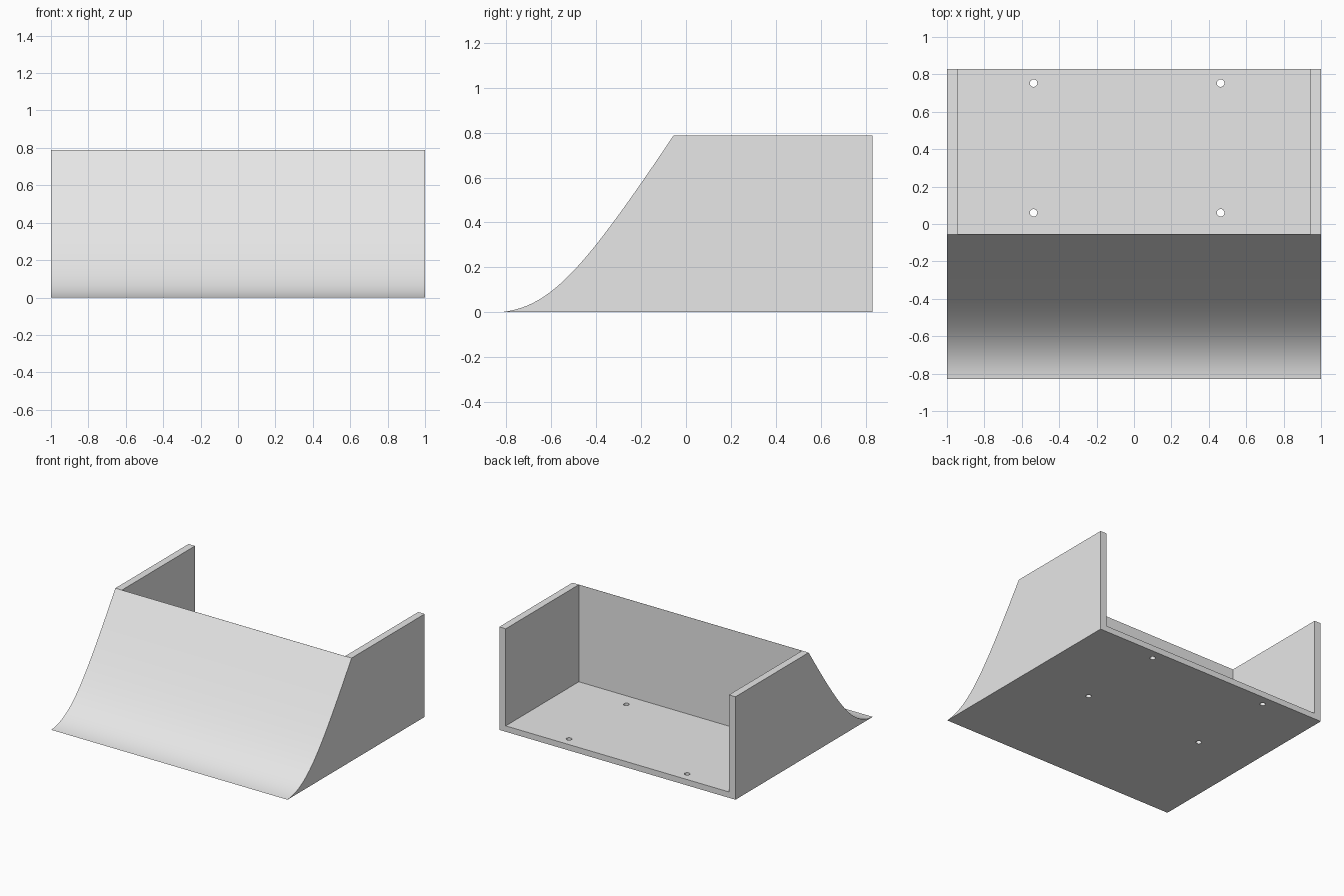
import bpy
import bmesh
from mathutils import Vector
from mathutils.geometry import interpolate_bezier

cube = bpy.data.objects.get("Cube")
if cube:
    bpy.data.objects.remove(cube, do_unlink=True)

HALF_X, BACK, CREST, TOP = 1.0, 0.83, -0.055, 0.788
WALL, FLOOR = 0.055, 0.045

grey = bpy.data.materials.new("light_grey")
grey.use_nodes = True
colour = (0.8, 0.8, 0.8, 1)
grey.diffuse_color = colour
grey.node_tree.nodes["Principled BSDF"].inputs["Base Color"].default_value = colour


def extrude_profile(name, profile, x0, x1):
    """Solid made by sweeping a (y, z) profile along x."""
    bm = bmesh.new()
    face = bm.faces.new([bm.verts.new((x0, y, z)) for y, z in profile])
    swept = bmesh.ops.extrude_face_region(bm, geom=[face])["geom"]
    moved = [v for v in swept if isinstance(v, bmesh.types.BMVert)]
    bmesh.ops.translate(bm, verts=moved, vec=(x1 - x0, 0, 0))
    bmesh.ops.recalc_face_normals(bm, faces=bm.faces)
    mesh = bpy.data.meshes.new(name)
    bm.to_mesh(mesh)
    bm.free()
    obj = bpy.data.objects.new(name, mesh)
    bpy.context.collection.objects.link(obj)
    mesh.materials.append(grey)
    return obj


def cut(target, cutter):
    mod = target.modifiers.new("cut", "BOOLEAN")
    mod.operation = "DIFFERENCE"
    mod.solver = "EXACT"
    mod.object = cutter
    cutter.hide_render = True
    cutter.hide_set(True)


# Body: curved front ramp, flat side tops and vertical back ends
ramp = interpolate_bezier(Vector((-BACK, 0, 0)), Vector((-0.60, 0.02, 0)),
                          Vector((-0.45, 0.20, 0)), Vector((CREST, TOP, 0)), 40)
outline = [(p.x, p.y) for p in ramp] + [(BACK, TOP), (BACK, 0)]
body = extrude_profile("ramp_body", outline, -HALF_X, HALF_X)

# Open bay behind the ramp, between the side walls
inner = CREST + 0.001
bay = extrude_profile("bay_cutter", [(inner, FLOOR), (inner, 1), (1, 1), (1, FLOOR)],
                      -HALF_X + WALL, HALF_X - WALL)
cut(body, bay)

# Four screw holes through the floor
for x in (-0.537, 0.463):
    for y in (0.06, 0.753):
        bpy.ops.mesh.primitive_cylinder_add(vertices=24, radius=0.02, depth=0.2,
                                            location=(x, y, 0.02))
        hole = bpy.context.object
        hole.name = "screw_hole_cutter"
        cut(body, hole)

# Bake the cuts, then drop the cutters
bpy.context.view_layer.update()
evaluated = body.evaluated_get(bpy.context.evaluated_depsgraph_get())
finished = bpy.data.meshes.new_from_object(evaluated)
cutters = [m.object for m in body.modifiers]
body.modifiers.clear()
body.data = finished
for obj in cutters:
    bpy.data.objects.remove(obj, do_unlink=True)
finished.materials.clear()
finished.materials.append(grey)

# Smooth ramp with crisp edges
bpy.ops.object.select_all(action="DESELECT")
body.select_set(True)
bpy.context.view_layer.objects.active = body
bpy.ops.object.shade_smooth_by_angle(angle=0.5)
